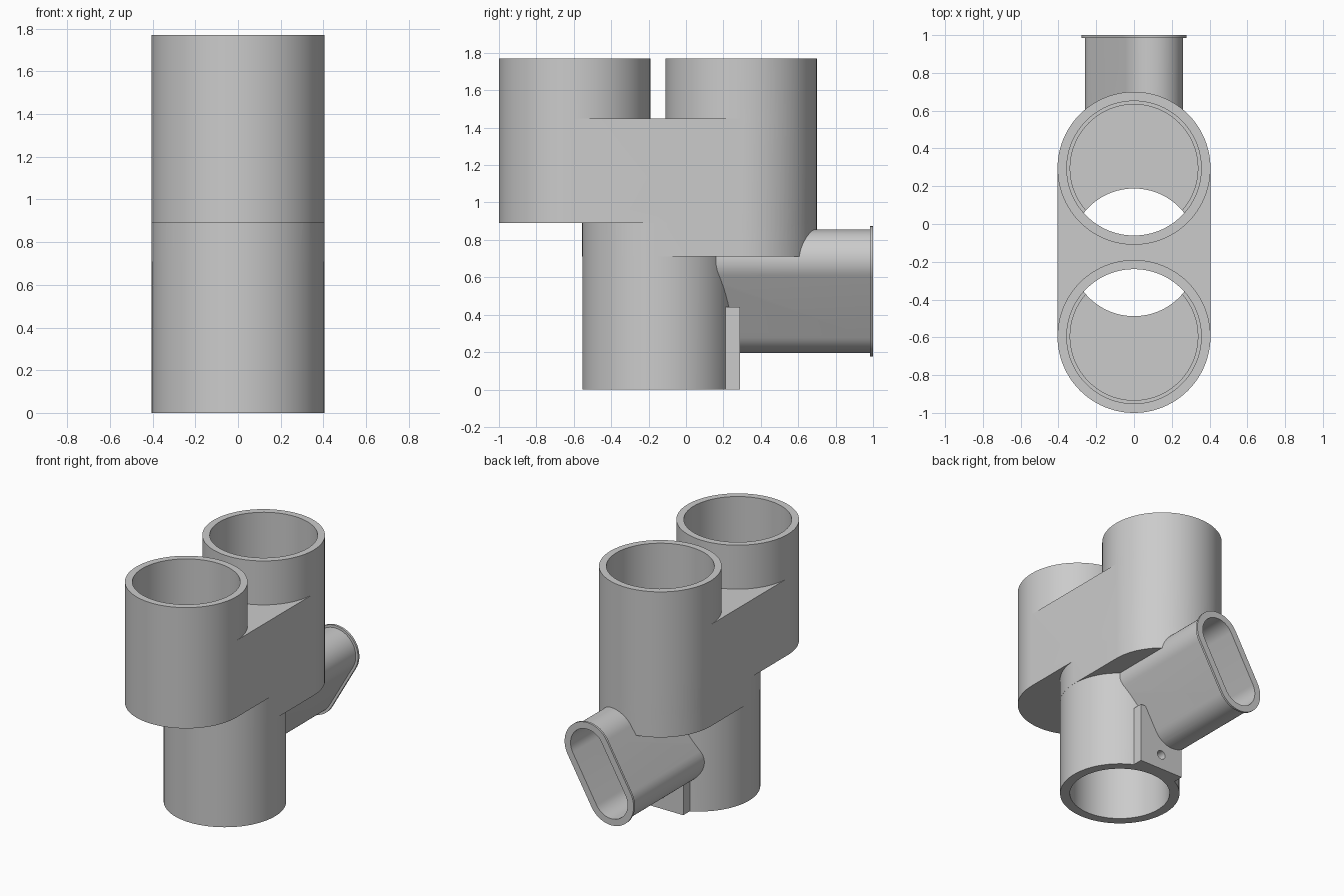
import bpy, bmesh, math
from mathutils import Matrix, Vector

if "Cube" in bpy.data.objects:
    bpy.data.objects.remove(bpy.data.objects["Cube"], do_unlink=True)

grey = bpy.data.materials.new("matte grey")
grey.use_nodes = True
grey.diffuse_color = (0.6, 0.6, 0.6, 1)
grey.node_tree.nodes["Principled BSDF"].inputs["Base Color"].default_value = (0.6, 0.6, 0.6, 1)

FRONT, MID, BACK = -0.595, -0.15, 0.295   # y of the pipe axes
R, BORE, SOCKET = 0.405, 0.338, 0.356     # outer, inner and socket radii
SEG = 96


def prism(name, pts, matrix, h):
    """Extrude a flat outline by h along local z, then place it."""
    bm = bmesh.new()
    face = bm.faces.new([bm.verts.new((x, y, 0)) for x, y in pts])
    ext = bmesh.ops.extrude_face_region(bm, geom=[face])
    verts = [v for v in ext["geom"] if isinstance(v, bmesh.types.BMVert)]
    bmesh.ops.translate(bm, verts=verts, vec=(0, 0, h))
    bmesh.ops.recalc_face_normals(bm, faces=bm.faces[:])
    bm.transform(matrix)
    mesh = bpy.data.meshes.new(name)
    bm.to_mesh(mesh)
    bm.free()
    mesh.materials.append(grey)
    ob = bpy.data.objects.new(name, mesh)
    bpy.context.collection.objects.link(ob)
    return ob


def stadium(r, y0, y1, seg=SEG):
    """Outline of a slot running from y0 to y1; a circle when they are equal."""
    half = seg // 2
    top = [math.pi * i / half for i in range(half + 1)]
    pts = [(r * math.cos(a), y1 + r * math.sin(a)) for a in top]
    low = [(-r * math.cos(a), y0 - r * math.sin(a)) for a in top]
    return pts + (low if y1 > y0 else low[1:-1])


def upright(name, r, y0, y1, z0, z1):
    return prism(name, stadium(r, y0, y1), Matrix.Translation((0, 0, z0)), z1 - z0)


def slot(name, r, y0, y1):
    """Tilted slot section running along +y, its top leaning to +x."""
    m = (Matrix.Translation((0, y0, 0.525)) @ Matrix.Rotation(math.radians(30), 4, 'Y')
         @ Matrix.Rotation(math.radians(-90), 4, 'X'))
    return prism(name, stadium(r, -0.192, 0.192, 64), m, y1 - y0)


def boolean(ob, other, op, keep=False):
    mod = ob.modifiers.new(op, 'BOOLEAN')
    mod.operation, mod.solver, mod.object = op, 'EXACT', other
    bpy.context.view_layer.objects.active = ob
    bpy.ops.object.modifier_apply(modifier=mod.name)
    if not keep:
        bpy.data.objects.remove(other, do_unlink=True)


# Main body: bridging hull, lower shelf, two upper sockets and the lower pipe
body = upright("junction_body", R, FRONT, BACK, 0.89, 1.45)
for part in (upright("shelf", R, MID, BACK, 0.71, 1.0),
             upright("front_socket", R, FRONT, FRONT, 0.89, 1.77),
             upright("back_socket", R, BACK, BACK, 0.71, 1.77),
             upright("lower_pipe", R - 0.0005, MID, MID, 0, 1.1)):
    boolean(body, part, 'UNION')

# Slotted side outlet with a thin end flange
outlet = slot("side_outlet", 0.164, -0.05, 0.995)
boolean(outlet, slot("flange", 0.182, 0.984, 1.0), 'UNION')

# Mounting tab on the back of the lower pipe
tab = prism("mounting_tab", [(-0.18, 0.1), (0.18, 0.1), (0.18, 0.288), (-0.18, 0.288)],
            Matrix.Identity(4), 0.44)

# Bores, hollowing each part they pass through
lower = upright("lower_bore", BORE, MID, MID, -0.1, 1.36)
branch = slot("outlet_bore", 0.134, -0.1, 1.1)
hole = prism("screw_hole", stadium(0.033, 0, 0, 32),
             Matrix.Translation((0, 0.05, 0.11)) @ Matrix.Rotation(math.radians(-90), 4, 'X'), 0.4)
uppers = []
for y, floor in ((FRONT, 0.95), (BACK, 0.88)):
    uppers.append(upright("upper_bore", BORE, y, y, floor, 1.9))
    uppers.append(upright("socket_bore", SOCKET, y, y, 1.33, 1.95))

for ob, cutters in ((body, [lower, branch, hole] + uppers),
                    (outlet, [lower, branch]),
                    (tab, [lower, branch, hole])):
    for c in cutters:
        boolean(ob, c, 'DIFFERENCE', keep=True)
for c in [lower, branch, hole] + uppers:
    bpy.data.objects.remove(c, do_unlink=True)

# Smooth round walls, crisp rims
bpy.ops.object.select_all(action='DESELECT')
for ob in (body, outlet, tab):
    ob.select_set(True)
bpy.context.view_layer.objects.active = body
bpy.ops.object.shade_smooth_by_angle(angle=math.radians(25))
